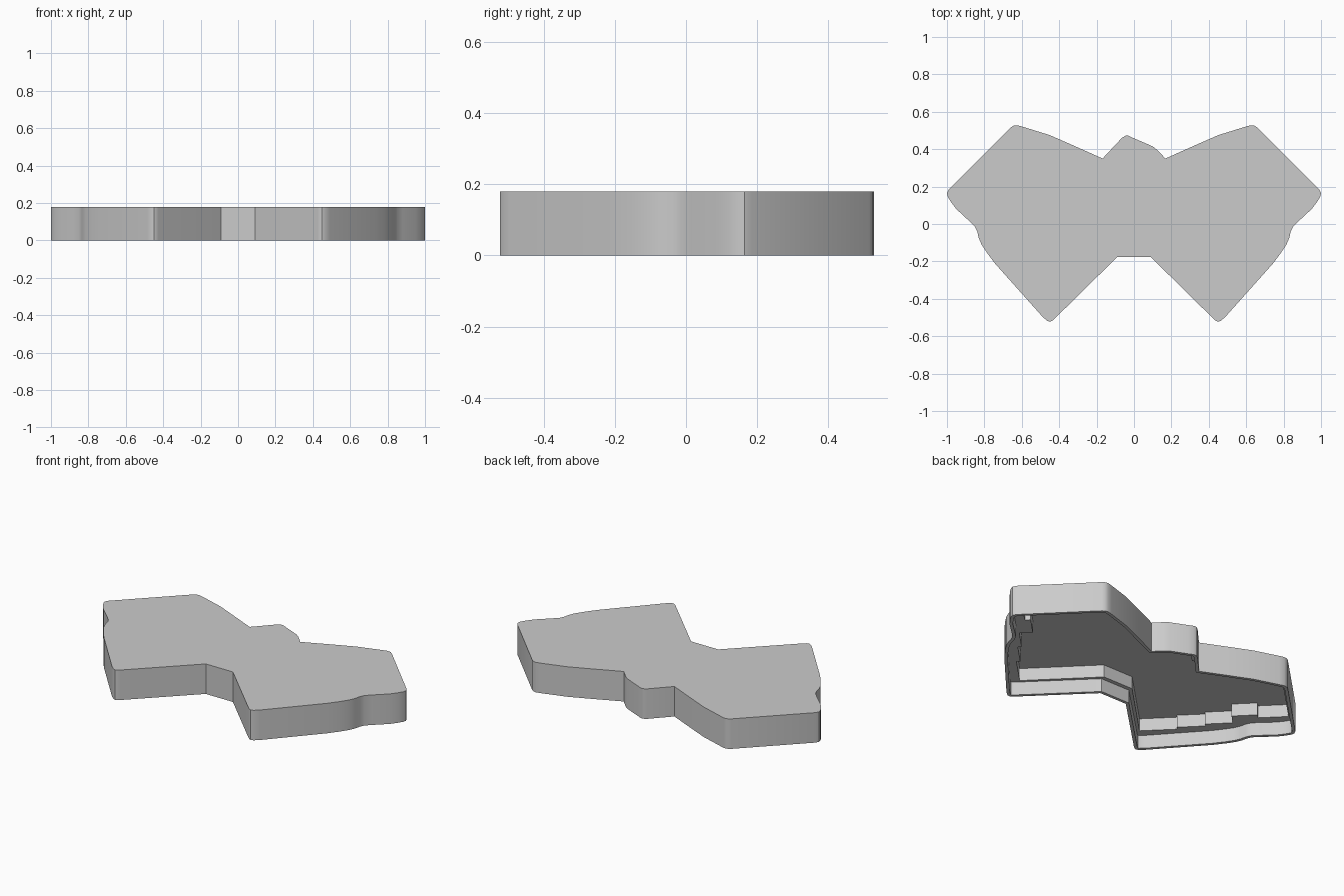
import bpy
import bmesh
import math
from mathutils import Vector

cube = bpy.data.objects.get("Cube")
if cube:
    bpy.data.objects.remove(cube)

HEIGHT = 0.18
LEDGE_Z = 0.08      # underside step inside the wall
CEILING_Z = 0.155   # underside of the top plate
RIM = 0.018         # wall thickness at the open bottom

grey = bpy.data.materials.new("plain_grey")
grey.use_nodes = True
grey.diffuse_color = (0.6, 0.6, 0.6, 1)
grey.node_tree.nodes["Principled BSDF"].inputs["Base Color"].default_value = (0.6, 0.6, 0.6, 1)


def mirrored(half, middle):
    """Right half, then the middle of the back edge, then the half flipped."""
    return half + middle + [(-x, y) for x, y in reversed(half)]


def inset(points, amount):
    """Move every edge of a counter-clockwise outline inward."""
    result = []
    for i, p in enumerate(points):
        before, here = Vector(points[i - 1]), Vector(p)
        after = Vector(points[(i + 1) % len(points)])
        a, b = (here - before).normalized(), (after - here).normalized()
        n1, n2 = Vector((-a.y, a.x)), Vector((-b.y, b.x))
        result.append(here + (n1 + n2) * amount / (1 + n1.dot(n2)))
    return [(v.x, v.y) for v in result]


def prism(name, points, low, high):
    bm = bmesh.new()
    face = bm.faces.new([bm.verts.new((x, y, low)) for x, y in points])
    top = bmesh.ops.extrude_face_region(bm, geom=[face])
    moved = [g for g in top["geom"] if isinstance(g, bmesh.types.BMVert)]
    bmesh.ops.translate(bm, verts=moved, vec=(0, 0, high - low))
    bmesh.ops.recalc_face_normals(bm, faces=bm.faces)
    mesh = bpy.data.meshes.new(name)
    bm.to_mesh(mesh)
    bm.free()
    mesh.materials.append(grey)
    obj = bpy.data.objects.new(name, mesh)
    bpy.context.collection.objects.link(obj)
    return obj


def carve(target, cutter):
    bpy.context.view_layer.objects.active = target
    mod = target.modifiers.new("carve", "BOOLEAN")
    mod.operation = "DIFFERENCE"
    mod.solver = "EXACT"
    mod.object = cutter
    bpy.ops.object.modifier_apply(modifier=mod.name)
    bpy.data.objects.remove(cutter)


# Outer outline: two wings and an off-centre bump at the back
wing = [(0.09, -0.177), (0.425, -0.507), (0.437, -0.517), (0.45, -0.522), (0.465, -0.517),
        (0.49, -0.495), (0.74, -0.215), (0.785, -0.155), (0.815, -0.11), (0.83, -0.075),
        (0.838, -0.04), (0.85, -0.015), (0.88, 0.015), (0.95, 0.08), (0.98, 0.12),
        (0.996, 0.147), (1.0, 0.165), (0.99, 0.185), (0.66, 0.515), (0.645, 0.525),
        (0.625, 0.528), (0.595, 0.52), (0.45, 0.475), (0.32, 0.418), (0.168, 0.35)]
bump = [(0.125, 0.395), (0.1, 0.415), (0.0, 0.458), (-0.03, 0.472), (-0.045, 0.472),
        (-0.065, 0.46)]
outline = mirrored(wing, bump)

# Cavity outline: the outer sides step along diagonal columns
pocket = [(0.1, -0.135)]
for start, end, side in [(-0.035, 0.256, -0.885), (0.256, 0.477, -0.855),
                         (0.477, 0.69, -0.825), (0.69, 0.89, -0.72),
                         (0.89, 1.125, -0.765)]:
    pocket += [((t - side) / 2, (t + side) / 2) for t in (start, end)]
pocket += [(0.635, 0.49), (0.46, 0.437), (0.155, 0.305)]
cavity = mirrored(pocket, [(0.09, 0.375), (-0.038, 0.432)])

case = prism("case_shell", outline, 0, HEIGHT)
carve(case, prism("rim_cutter", inset(outline, RIM), -0.1, LEDGE_Z))
carve(case, prism("cavity_cutter", cavity, LEDGE_Z - 0.03, CEILING_Z))

# Small raised pad on the underside of the top plate
pad = [(0.83, -0.03), (0.77, 0.02), (0.66, -0.11), (0.72, -0.16)]
prism("inner_pad", pad, CEILING_Z - 0.01, CEILING_Z + 0.005)

# Round the wall shading while keeping the plate edges sharp
bpy.ops.object.select_all(action="DESELECT")
case.select_set(True)
bpy.context.view_layer.objects.active = case
bpy.ops.object.shade_smooth_by_angle(angle=math.radians(30))
